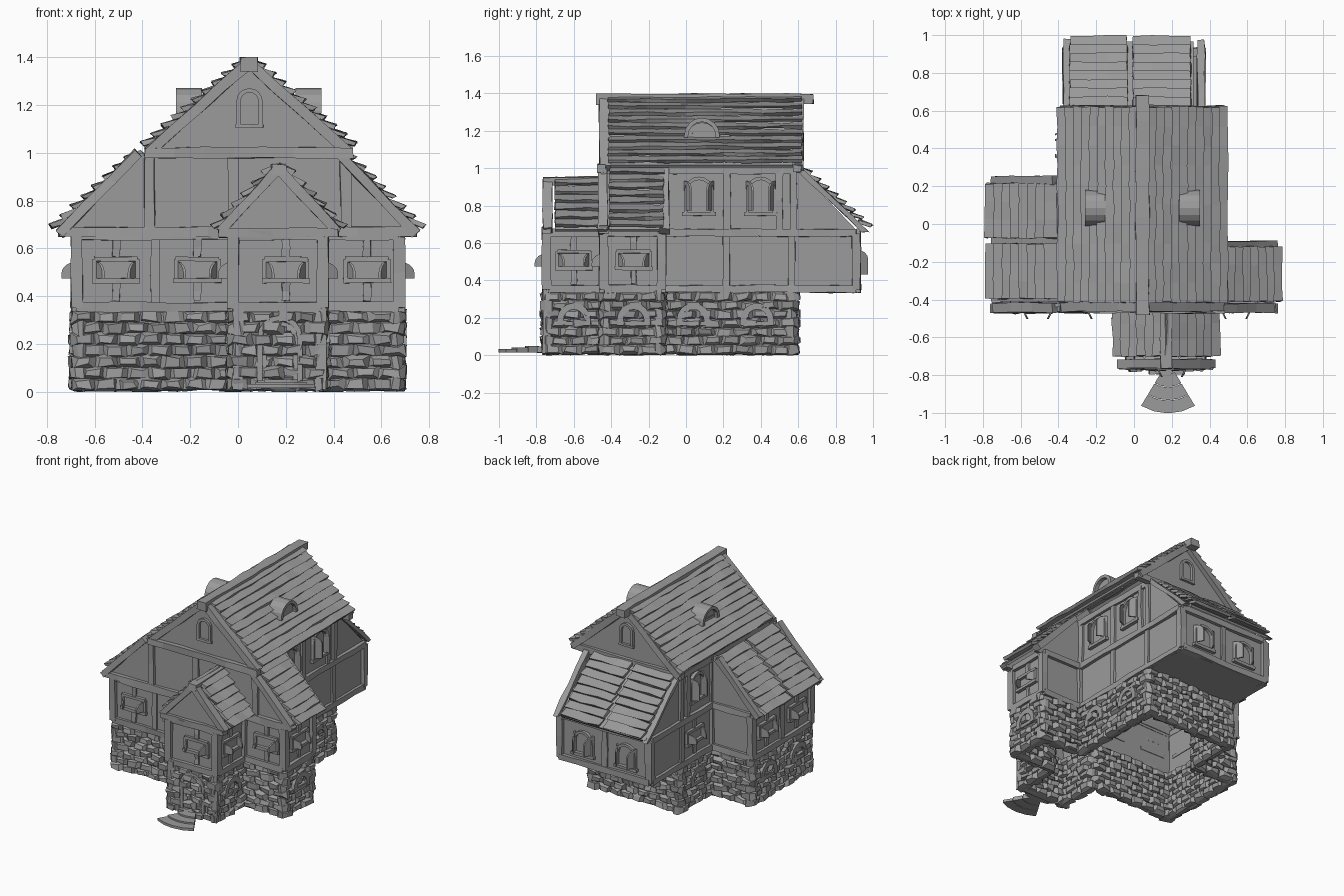
import bpy, bmesh, math, random
from mathutils import Vector as V

random.seed(4)
if "Cube" in bpy.data.objects:
    bpy.data.objects.remove(bpy.data.objects["Cube"])

grey = bpy.data.materials.new("plain grey")
grey.use_nodes = True
grey.diffuse_color = (0.33, 0.33, 0.33, 1)
grey.node_tree.nodes["Principled BSDF"].inputs["Base Color"].default_value = grey.diffuse_color
Z = V((0, 0, 1))


def finish(name, bm):
    bmesh.ops.recalc_face_normals(bm, faces=bm.faces)
    mesh = bpy.data.meshes.new(name)
    bm.to_mesh(mesh)
    bm.free()
    mesh.materials.append(grey)
    bpy.context.collection.objects.link(bpy.data.objects.new(name, mesh))


def slab(bm, a, b, u, v, n=1, jit=0.0, scales=None):
    """Four-sided bar from a to b with half-widths u and v, optionally uneven."""
    a, b, u, v = V(a), V(b), V(u), V(v)
    rings = []
    for i in range(n + 1):
        p, s = a.lerp(b, i / n), scales[i] if scales else 1
        rings.append([bm.verts.new(p + s * (u * x + v * y) + V([random.uniform(-jit, jit) for _ in range(3)]))
                      for x, y in ((-1, -1), (1, -1), (1, 1), (-1, 1))])
    for r, q in zip(rings, rings[1:]):
        for k in range(4):
            bm.faces.new((r[k], r[k - 1], q[k - 1], q[k]))
    bm.faces.new(rings[0])
    bm.faces.new(rings[-1])


def beam(bm, a, b, w=0.02, d=0.016, out=(0, -1, 0), jit=0.004):
    """Hand-hewn timber whose depth points along out."""
    a, b = V(a), V(b)
    side = (b - a).normalized().cross(V(out)).normalized()
    slab(bm, a, b, side * w, V(out).normalized() * d, max(2, int((b - a).length / 0.12)), jit)


def prism(bm, pts, off):
    lo = [bm.verts.new(V(p)) for p in pts]
    hi = [bm.verts.new(V(p) + V(off)) for p in pts]
    bm.faces.new(lo)
    bm.faces.new(hi)
    for k in range(len(lo)):
        bm.faces.new((lo[k], lo[k - 1], hi[k - 1], hi[k]))


def arch(bm, c, n, w, h, t, depth):
    """Arched frame of width w, height h, border t, standing on c."""
    c, n = V(c), V(n)
    side = Z.cross(n)
    spring = h - w / 2

    def outline(r):
        curve = [(r * math.cos(k * math.pi / 8), spring + r * math.sin(k * math.pi / 8)) for k in range(9)]
        return [c + side * x + Z * z for x, z in [(r, 0)] + curve + [(-r, 0)]]
    outer, inner = outline(w / 2), outline(w / 2 - t)
    for k in range(len(outer) - 1):
        prism(bm, [outer[k], outer[k + 1], inner[k + 1], inner[k]], n * depth)


def window(bm, c, n, w, h, arched=False):
    """Frame, sill and a pair of round-topped shutters standing open."""
    c, n = V(c), V(n)
    side = Z.cross(n)
    if arched:
        arch(bm, c - Z * h / 2, n, w, h, 0.018, 0.022)
    else:
        for s in (-1, 1):
            slab(bm, c + side * s * w / 2 - Z * h / 2, c + side * s * w / 2 + Z * h / 2, side * 0.008, n * 0.018)
        beam(bm, c + side * w / 2 + Z * h / 2, c - side * w / 2 + Z * h / 2, 0.01, 0.02, n, 0.002)
    beam(bm, c + side * (w / 2 + 0.01) - Z * h / 2, c - side * (w / 2 + 0.01) - Z * h / 2, 0.01, 0.025, n, 0.002)
    reach = 0.064
    for s in (-1, 1):
        hinge = c + side * s * (w / 2 - 0.01)
        swing = (n - side * s * 0.5) * reach
        low, top = -h * 0.4, h * 0.38
        curve = [(math.sin(k * math.pi / 8), top - 0.05 * (1 - math.cos(k * math.pi / 8))) for k in range(5)]
        prism(bm, [hinge + swing * x + Z * z for x, z in [(0, low)] + curve + [(1, low)]], side * s * 0.01)


def roof(bm, r0, r1, drop, rows, panels=1):
    """Overlapping uneven boards laid from the ridge line r0-r1 down the drop vector."""
    r0, r1, drop = V(r0), V(r1), V(drop)
    nrm = (r1 - r0).cross(drop).normalized()
    nrm = nrm if nrm.z > 0 else -nrm
    slab(bm, r0 + drop / 2 - nrm * 0.012, r1 + drop / 2 - nrm * 0.012, drop / 2, nrm * 0.008)
    gap = 0.015 if panels > 1 else 0
    axis = (r1 - r0).normalized()
    for p in range(panels):
        a, b = r0.lerp(r1, p / panels) + axis * gap, r0.lerp(r1, (p + 1) / panels) - axis * gap
        for i in range(rows):
            mid = drop * (i + 0.5) / rows + nrm * 0.013
            slab(bm, a + mid, b + mid, drop * 0.58 / rows + nrm * 0.014, nrm * 0.01,
                 max(3, int((b - a).length / 0.1)), 0.005)


def segments(path):
    for (x0, y0), (x1, y1) in zip(path, path[1:] + path[:1]):
        a, b = V((x0, y0, 0)), V((x1, y1, 0))
        yield a, b, (b - a).normalized().cross(Z)


F, PF, W, M, B, BW = -0.44, -0.745, 0.675, 0.355, 0.575, 0.91   # front, porch, wing, main, back, back wing


def plan(back):
    return [(-W, F), (-0.02, F), (-0.02, PF), (M, PF), (M, F), (W, F), (W, -0.13), (M, -0.13),
            (M, back), (-M, back), (-M, 0.22), (-W, 0.22)]


# Stone ground storey: thin core with lumpy stones showing on both sides
core, stones = bmesh.new(), bmesh.new()
for a, b, n in segments(plan(B)):
    slab(core, (a + b) / 2 + Z * 0.01 - n * 0.012, (a + b) / 2 + Z * 0.35 - n * 0.012, (b - a) / 2, n * 0.012)
    if a.y == PF == b.y:
        continue
    length, rows = (b - a).length, 7
    for r in range(rows):
        count = max(3, round(length / 0.094))
        for k in range(count):
            t = min(0.97, max(0.03, (k + 0.5 + (r % 2 - 0.5) * 0.4) / count))
            p = a.lerp(b, t) + Z * (0.032 + r * 0.047)
            slab(stones, p - n * 0.055, p + n * random.uniform(0.016, 0.032), (b - a) / count * 0.53,
                 Z * 0.027, 3, 0.008, (0.6, 1, 1, 0.58))
finish("stone_core", core)
finish("wall_stones", stones)

# Plaster walls of the upper storeys
walls = bmesh.new()
for a, b, n in segments(plan(BW)):
    slab(walls, (a + b) / 2 + Z * 0.34 - n * 0.01, (a + b) / 2 + Z * 0.66 - n * 0.01, (b - a) / 2, n * 0.01)
for x in (-M, M):
    prism(walls, [(x, F, 0.65), (x, BW + 0.02, 0.65), (x, B + 0.02, 1.0), (x, F, 1.0)], (-0.02 * x / M, 0, 0))
for y in (F, B):
    prism(walls, [(-0.38, y, 1), (0.46, y, 1), (0.045, y, 1.36)], (0, 0.02, 0))
prism(walls, [(-0.745, F, 0.65), (0.745, F, 0.65), (0.43, F, 1), (-0.42, F, 1)], (0, 0.02, 0))
prism(walls, [(-M, B, 0.65), (M, B, 0.65), (M, B, 1), (-M, B, 1)], (0, 0.02, 0))
prism(walls, [(-M, 0.22, 0.65), (-0.735, 0.22, 0.65), (-0.42, 0.22, 1), (-M, 0.22, 1)], (0, -0.02, 0))
prism(walls, [(M, -0.13, 0.65), (0.735, -0.13, 0.65), (0.43, -0.13, 1), (M, -0.13, 1)], (0, -0.02, 0))
prism(walls, [(-0.07, PF, 0.65), (0.41, PF, 0.65), (0.17, PF, 0.92)], (0, 0.02, 0))
slab(walls, (0, B - 0.05, 0.345), (0, BW, 0.345), (M, 0, 0), (0, 0, 0.01))
finish("plaster_walls", walls)

# Timber frame: sill and head beams, corner and middle posts
frame = bmesh.new()
for a, b, n in segments(plan(BW)):
    for z in (0.355, 0.655):
        beam(frame, a + Z * z, b + Z * z, 0.02, 0.022, n)
    beam(frame, a + Z * 0.35, a + Z * 0.65, 0.024, 0.024, n)
    parts = round((b - a).length / 0.34)
    for k in range(1, parts):
        p = a.lerp(b, k / parts)
        beam(frame, p + Z * 0.35, p + Z * 0.65, 0.018, 0.014, n)
for x in (-0.37, -0.02, 0.45):
    beam(frame, (x, F, 0.66), (x, F, 1.0), 0.022, 0.018)
for s in (-1, 1):
    for y in (-0.11, 0.22, 0.5, B):
        beam(frame, (s * M, y, 0.66), (s * M, y, 1), 0.018, 0.016, (s, 0, 0))
    beam(frame, (s * M, F, 0.99), (s * M, B, 0.99), 0.02, 0.018, (s, 0, 0))
    beam(frame, (s * M, 0.6, 1.0), (s * M, 0.96, 0.66), 0.02, 0.018)
    for y in (F + 0.005, B + 0.025):
        beam(frame, (0.045 + s * 0.01, y, 1.365), (0.045 + s * 0.42, y, 1.0), 0.022, 0.028)
    for y in (F - 0.005, 0.23 if s < 0 else -0.115):
        beam(frame, (s * 0.42, y, 1.0), (s * 0.745, y, 0.66), 0.02, 0.025)
    beam(frame, (0.17, PF + 0.005, 0.935), (0.17 + s * 0.245, PF + 0.005, 0.67), 0.02, 0.025)
for y in (F - 0.01, B + 0.02):
    beam(frame, (-0.39, y, 1.0), (0.48, y, 1.0), 0.022, 0.022)
beam(frame, (-0.75, F, 0.67), (0.75, F, 0.67), 0.02, 0.025)
beam(frame, (-0.08, PF, 0.665), (0.42, PF, 0.665), 0.02, 0.025)
for x in (0, 0.345):
    beam(frame, (x, PF, 0.01), (x, PF, 0.36), 0.022, 0.022)
finish("timber_frame", frame)

# Plank roofs with ridge beams
tops = bmesh.new()
for s in (-1, 1):
    roof(tops, (0.045, -0.415, 1.38), (0.045, 0.62, 1.38), (s * 0.425, 0, -0.36), 10)
    roof(tops, (0.17, -0.7, 0.945), (0.17, -0.44, 0.945), (s * 0.255, 0, -0.27), 6)
roof(tops, (-0.405, -0.41, 1.0), (-0.405, 0.23, 1.0), (-0.355, 0, -0.325), 8, 2)
roof(tops, (0.425, -0.41, 1.0), (0.425, -0.12, 1.0), (0.33, 0, -0.325), 8)
roof(tops, (-0.355, 0.6, 1.0), (0.315, 0.6, 1.0), (0, 0.37, -0.325), 8, 2)
beam(tops, (0.045, -0.48, 1.37), (0.045, 0.68, 1.37), 0.036, 0.028, Z)
beam(tops, (0.17, -0.765, 0.93), (0.17, -0.44, 0.93), 0.03, 0.022, Z)
finish("plank_roofs", tops)

# Rounded roof dormers
dormers = bmesh.new()
for s in (-1, 1):
    c = V((0.045 + s * 0.195, 0.085, 1.165))
    arch(dormers, c, (s, 0, 0), 0.19, 0.105, 0.022, 0.11)
    pane = [c + V((0, 0.08 * math.cos(k * math.pi / 8), 0.08 * math.sin(k * math.pi / 8))) for k in range(9)]
    prism(dormers, pane, (s * 0.085, 0, 0))
finish("dormers", dormers)

# Windows
wins = bmesh.new()
for x, y in ((-0.51, F), (-0.17, F), (0.2, PF), (0.54, F)):
    window(wins, (x, y, 0.51), (0, -1, 0), 0.18, 0.09)
    for z in (0.38, 0.565):
        beam(wins, (x, y, z), (x, y, z + 0.08), 0.016, 0.012)
for x, y, s in ((W, -0.28, 1), (M, -0.6, 1), (-0.02, -0.6, -1), (-W, -0.28, -1), (-W, 0.06, -1), (-M, 0.42, -1)):
    window(wins, (x, y, 0.51), (s, 0, 0), 0.18, 0.09)
    for z in (0.38, 0.565):
        beam(wins, (x, y, z), (x, y, z + 0.08), 0.016, 0.012, (s, 0, 0))
for x, y, s in ((M, 0.07, 1), (M, 0.4, 1), (-M, 0.4, -1)):
    window(wins, (x, y, 0.855), (s, 0, 0), 0.16, 0.2, True)
for x in (-0.17, 0.17):
    window(wins, (x, BW, 0.5), (0, 1, 0), 0.16, 0.17, True)
for y, s in ((F, -1), (B + 0.02, 1)):
    arch(wins, (0.048, y, 1.11), (0, s, 0), 0.11, 0.16, 0.018, 0.018)
    beam(wins, (-0.01, y, 1.112), (0.106, y, 1.112), 0.008, 0.018, (0, s, 0), 0.001)
finish("windows", wins)

# Arched cellar openings in the stone
cellar = bmesh.new()
for x, y, s in ((M, 0.04, 1), (M, 0.38, 1), (M, -0.6, 1), (W, -0.28, 1), (-W, -0.28, -1), (-W, 0.06, -1), (-M, 0.4, -1)):
    arch(cellar, (x, y, 0.16), (s, 0, 0), 0.18, 0.12, 0.035, 0.03)
    slab(cellar, (x, y, 0.17), (x + s * 0.026, y, 0.17), (0, 0.06, 0), (0, 0, 0.012))
finish("cellar_openings", cellar)

# Arched front door and fan of steps
door = bmesh.new()
arch(door, (0.175, PF, 0.03), (0, -1, 0), 0.19, 0.29, 0.022, 0.025)
arch(door, (0.175, PF, 0.03), (0, -1, 0), 0.146, 0.265, 0.018, 0.015)
slab(door, (0.08, PF - 0.02, 0.03), (0.27, PF - 0.02, 0.03), (0, 0.03, 0), (0, 0, 0.015), 3, 0.004)
finish("front_door", door)

steps = bmesh.new()
for i in range(3):
    r0, r1 = 0.07 + i * 0.07, 0.137 + i * 0.07
    for k in range(4):
        lo, hi = (math.radians(-121 + 15.5 * (k + e)) for e in (0, 1))
        ring = [(r0, lo), (r1, lo), (r1, hi), (r0, hi)]
        prism(steps, [(0.18 + r * math.cos(t), -0.725 + r * math.sin(t), 0.015) for r, t in ring],
              (0, 0, 0.036 - i * 0.009))
finish("steps", steps)

# Rest the lowest stones on the ground
for obj in bpy.context.collection.objects:
    if obj.type == "MESH":
        for v in obj.data.vertices:
            v.co.z = max(v.co.z, 0)
